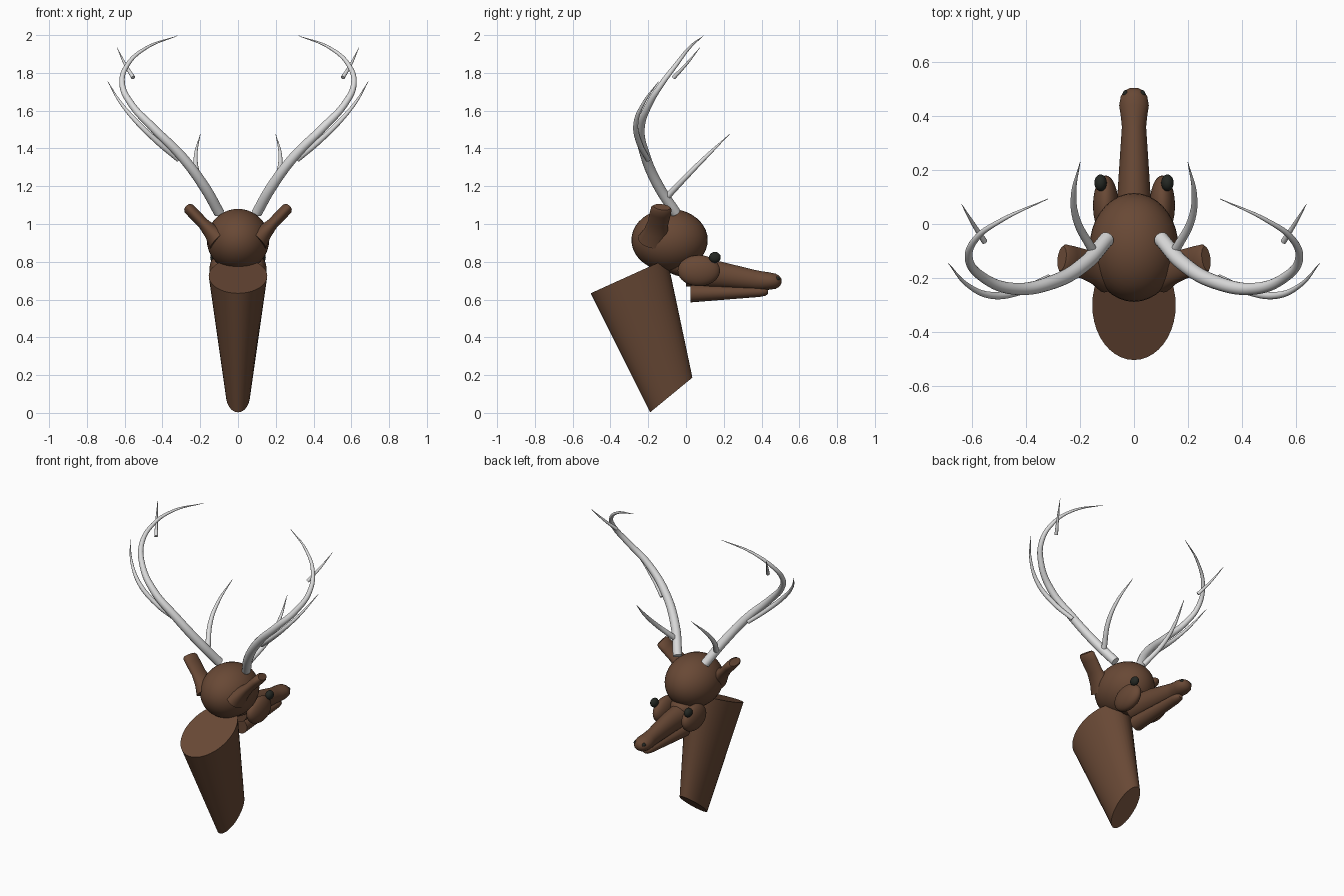
import bpy, bmesh, math
from mathutils import Vector

if "Cube" in bpy.data.objects:
    bpy.data.objects.remove(bpy.data.objects["Cube"])

def material(name, col):
    m = bpy.data.materials.new(name)
    m.diffuse_color = (*col, 1)
    m.use_nodes = True
    m.node_tree.nodes["Principled BSDF"].inputs["Base Color"].default_value = m.diffuse_color
    return m

BROWN = material("brown_hide", (0.14, 0.066, 0.036))
BONE = material("pale_antler", (0.72, 0.72, 0.72))
DARK = material("dark_eye", (0.018, 0.021, 0.017))

def finish(ob, mat, mirror=False, angle=50):
    """Link, colour, shade and optionally mirror a part across x = 0."""
    if ob.name not in bpy.context.collection.objects:
        bpy.context.collection.objects.link(ob)
    ob.data.materials.clear()
    ob.data.materials.append(mat)
    bpy.ops.object.select_all(action='DESELECT')
    ob.select_set(True)
    bpy.context.view_layer.objects.active = ob
    bpy.ops.object.shade_smooth_by_angle(angle=math.radians(angle))
    if mirror:
        ob.modifiers.new("Mirror", 'MIRROR').use_mirror_merge = False
    return ob

def blob(name, loc, radii, mat, mirror=False):
    """Ellipsoid with its origin kept at the world centre."""
    bm = bmesh.new()
    bmesh.ops.create_uvsphere(bm, u_segments=36, v_segments=20, radius=1)
    for v in bm.verts:
        v.co = Vector([v.co[i] * radii[i] + loc[i] for i in range(3)])
    me = bpy.data.meshes.new(name)
    bm.to_mesh(me)
    bm.free()
    return finish(bpy.data.objects.new(name, me), mat, mirror)

def loft(name, rings, mat, mirror=False, n=40):
    """Skin through ellipses given as (centre, half-axis u, half-axis v)."""
    bm = bmesh.new()
    loops = []
    for c, u, v in rings:
        c, u, v = Vector(c), Vector(u), Vector(v)
        loops.append([bm.verts.new(c + u * math.cos(2 * math.pi * i / n)
                                   + v * math.sin(2 * math.pi * i / n)) for i in range(n)])
    for a, b in zip(loops, loops[1:]):
        for i in range(n):
            j = (i + 1) % n
            bm.faces.new((a[i], a[j], b[j], b[i]))
    bm.faces.new(loops[0][::-1])
    bm.faces.new(loops[-1])
    bmesh.ops.recalc_face_normals(bm, faces=bm.faces)
    me = bpy.data.meshes.new(name)
    bm.to_mesh(me)
    bm.free()
    return finish(bpy.data.objects.new(name, me), mat, mirror)

def antler(name, pts):
    """Tapered tube along (x, y, z, radius) points, mirrored."""
    cu = bpy.data.curves.new(name + "_path", 'CURVE')
    cu.dimensions = '3D'
    cu.bevel_depth = 1
    cu.bevel_resolution = 6
    cu.resolution_u = 10
    cu.use_fill_caps = True
    sp = cu.splines.new('BEZIER')
    sp.bezier_points.add(len(pts) - 1)
    for bp, (x, y, z, r) in zip(sp.bezier_points, pts):
        bp.co = (x, y, z)
        bp.radius = r
        bp.handle_left_type = bp.handle_right_type = 'AUTO'
    tmp = bpy.data.objects.new(name + "_path", cu)
    bpy.context.collection.objects.link(tmp)
    bpy.context.view_layer.update()
    dg = bpy.context.evaluated_depsgraph_get()
    me = bpy.data.meshes.new_from_object(tmp.evaluated_get(dg))
    bpy.data.objects.remove(tmp)
    return finish(bpy.data.objects.new(name, me), BONE, True)

# Neck: slanted, flat-ended oval taper
loft("neck", [((0, -0.302, 0.725), (0.155, 0, 0), (0, 0.203, 0.092)),
              ((0, -0.078, 0.095), (0.064, 0, 0), (0, 0.112, 0.092))], BROWN)

# Skull, throat and cheeks
blob("skull", (0, -0.087, 0.915), (0.165, 0.202, 0.165), BROWN)
blob("throat", (0, 0.0, 0.785), (0.085, 0.11, 0.065), BROWN)
blob("cheek", (0.105, 0.068, 0.753), (0.047, 0.112, 0.082), BROWN, True)

# Muzzle with bulbous nose, and lower jaw: (y, z, half width, half height)
def along_y(rows):
    return [((0, y, z), (w, 0, 0), (0, 0, h)) for y, z, w, h in rows]

loft("muzzle", along_y([(0.0, 0.745, 0.068, 0.075), (0.18, 0.732, 0.057, 0.07),
                        (0.36, 0.705, 0.045, 0.053), (0.40, 0.70, 0.049, 0.05),
                        (0.44, 0.698, 0.055, 0.046), (0.475, 0.697, 0.049, 0.04),
                        (0.495, 0.697, 0.034, 0.028), (0.505, 0.697, 0.014, 0.012)]), BROWN)
loft("lower_jaw", along_y([(0.025, 0.633, 0.048, 0.048), (0.39, 0.64, 0.034, 0.026),
                           (0.42, 0.641, 0.027, 0.021), (0.435, 0.642, 0.014, 0.012)]), BROWN)

# Eyes and nostrils
blob("eye", (0.124, 0.153, 0.823), (0.023, 0.031, 0.029), DARK, True)
blob("nostril", (0.03, 0.483, 0.71), (0.012, 0.014, 0.012), DARK, True)

# Ears: flattened tubes flaring into the skull
base, tip = Vector((0.10, -0.17, 0.915)), Vector((0.268, -0.128, 1.09))
d = (tip - base).normalized()
u = (Vector((0, 1, 0)) - d * d.y).normalized()
v = d.cross(u)
loft("ear", [(base + (tip - base) * t, u * a, v * b) for t, a, b in
             [(0.0, 0.085, 0.065), (0.25, 0.065, 0.042), (0.5, 0.055, 0.03),
              (0.8, 0.056, 0.031), (0.95, 0.055, 0.03), (1.0, 0.045, 0.022)]], BROWN, True)

# Antlers: main beam and three tines
antler("antler_beam", [
    (0.10, -0.055, 1.06, 0.028), (0.18, -0.145, 1.20, 0.028), (0.30, -0.215, 1.36, 0.026),
    (0.45, -0.24, 1.51, 0.022), (0.565, -0.195, 1.635, 0.018), (0.613, -0.13, 1.74, 0.015),
    (0.587, -0.055, 1.84, 0.012), (0.49, 0.015, 1.93, 0.008), (0.32, 0.093, 1.997, 0.001)])
antler("brow_tine", [
    (0.155, -0.095, 1.15, 0.017), (0.213, 0.015, 1.265, 0.014),
    (0.224, 0.11, 1.36, 0.010), (0.20, 0.23, 1.475, 0.001)])
antler("middle_tine", [
    (0.315, -0.20, 1.34, 0.013), (0.42, -0.248, 1.43, 0.015),
    (0.53, -0.265, 1.535, 0.013), (0.62, -0.225, 1.64, 0.008), (0.69, -0.145, 1.755, 0.001)])
antler("upper_tine", [
    (0.555, -0.065, 1.775, 0.011), (0.60, 0.005, 1.85, 0.007), (0.64, 0.073, 1.933, 0.001)])
